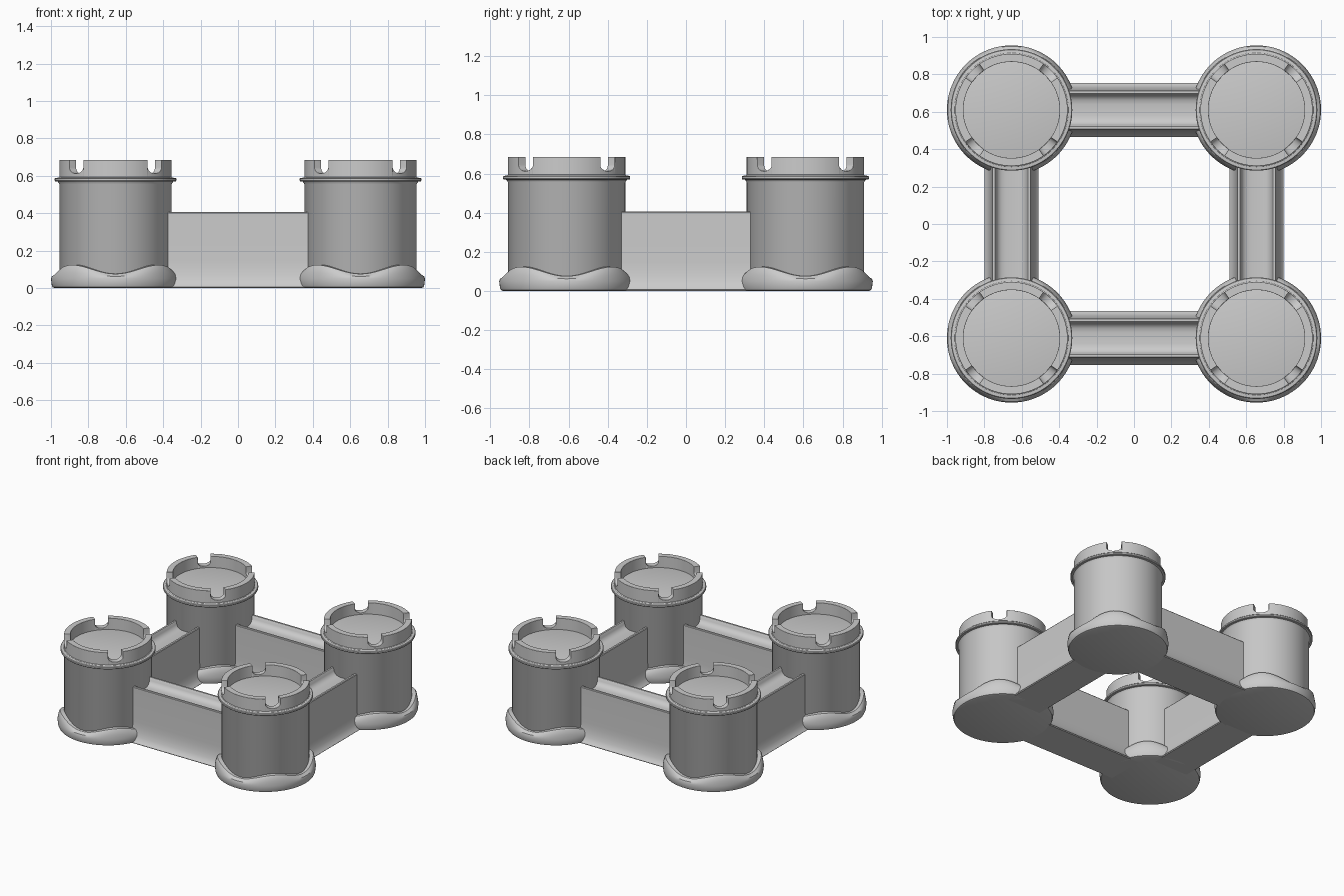
import bpy, bmesh
from math import sin, cos, pi, radians

if "Cube" in bpy.data.objects:
    bpy.data.objects.remove(bpy.data.objects["Cube"])

CX, CY = 0.655, 0.61      # tower centres
N = 96                    # segments around a tower


def make_object(name, bm, angle=35):
    bmesh.ops.remove_doubles(bm, verts=bm.verts, dist=1e-5)
    bmesh.ops.recalc_face_normals(bm, faces=bm.faces)
    me = bpy.data.meshes.new(name)
    bm.to_mesh(me)
    bm.free()
    ob = bpy.data.objects.new(name, me)
    bpy.context.collection.objects.link(ob)
    bpy.ops.object.select_all(action='DESELECT')
    ob.select_set(True)
    bpy.context.view_layer.objects.active = ob
    bpy.ops.object.shade_smooth_by_angle(angle=radians(angle))
    return ob


def bridge(bm, loops, closed_profile):
    """Skin rows of vertices arranged around a closed loop."""
    n, m = len(loops), len(loops[0])
    for i in range(n):
        a, b = loops[i], loops[(i + 1) % n]
        for j in range(m if closed_profile else m - 1):
            k = (j + 1) % m
            bm.faces.new((a[j], b[j], b[k], a[k]))


def lathe(name, profile_at):
    """Revolve a profile (which may vary with the angle) about z."""
    bm = bmesh.new()
    loops = []
    for i in range(N):
        t = 2 * pi * i / N
        loops.append([bm.verts.new((r * cos(t), r * sin(t), z)) for r, z in profile_at(t)])
    bridge(bm, loops, False)
    for j in (0, -1):                       # cap both ends
        bm.faces.new([l[j] for l in loops])
    return make_object(name, bm)


# Tower drum with a thin collar and a floor behind the battlements
def drum_profile(t):
    return [(0.29, 0.004), (0.30, 0.02), (0.30, 0.555), (0.308, 0.568), (0.322, 0.570),
            (0.325, 0.574), (0.325, 0.584), (0.321, 0.588), (0.304, 0.59),
            (0.30, 0.594), (0.28, 0.600)]


# Wavy plinth: low on the axes, high on the diagonals
def plinth_profile(t):
    w = 0.5 - 0.5 * cos(4 * t)
    top = 0.076 + 0.048 * w
    return [(0.325, 0), (0.336, 0.004), (0.341, 0.016), (0.345, 0.05),
            (0.340, 0.062 + 0.02 * w), (0.328 + 0.006 * w, top - 0.009),
            (0.318 + 0.010 * w, top - 0.001), (0.296, top)]


# Battlement ring: four merlons separated by U-shaped notches on the diagonals
def battlements():
    top, low, spring = 0.685, 0.612, 0.645
    cols = []
    for q in range(4):
        base = 90 * q
        cols += [(base - 35 + 70 * i / 20, top) for i in range(21)]
        cols += [(base + 45 - 10 * cos(pi * i / 12), spring - (spring - low) * sin(pi * i / 12))
                 for i in range(13)]
    bm = bmesh.new()
    loops = []
    for a, h in cols:
        c, s = cos(radians(a)), sin(radians(a))
        loops.append([bm.verts.new((r * c, r * s, z)) for r, z in
                      ((0.257, 0.592), (0.30, 0.592), (0.30, h), (0.257, h))])
    bridge(bm, loops, True)
    ob = make_object("battlements", bm)
    bev = ob.modifiers.new("round_edges", 'BEVEL')
    bev.width, bev.segments = 0.012, 3
    bev.limit_method, bev.angle_limit = 'ANGLE', radians(50)
    return ob


# Wall with flared foot and a rounded walkway channel between two lips
def wall(name, half_len):
    half = [(0.140, 0), (0.145, 0.006), (0.131, 0.02), (0.120, 0.045), (0.112, 0.075),
            (0.107, 0.11), (0.105, 0.15), (0.105, 0.40), (0.101, 0.405), (0.088, 0.405),
            (0.084, 0.400), (0.080, 0.383), (0.070, 0.367), (0.053, 0.357), (0.03, 0.353)]
    pts = half + [(-x, z) for x, z in reversed(half)]
    bm = bmesh.new()
    a, b = [[bm.verts.new((x, y, z)) for y, z in pts] for x in (-half_len, half_len)]
    for i in range(len(pts)):
        j = (i + 1) % len(pts)
        bm.faces.new((a[i], b[i], b[j], a[j]))
    bm.faces.new(a)
    bm.faces.new(b)
    return make_object(name, bm)


# Four corner towers sharing the same meshes
parts = [lathe("tower_drum", drum_profile), lathe("tower_plinth", plinth_profile), battlements()]
spots = [(sx * CX, sy * CY) for sx in (-1, 1) for sy in (-1, 1)]
for part in parts:
    for i, (x, y) in enumerate(spots):
        ob = part if i == 0 else part.copy()
        if i:
            bpy.context.collection.objects.link(ob)
        ob.location = (x, y, 0)

# Connecting walls
for s, label in ((-1, "front"), (1, "back")):
    wall(label + "_wall", CX - 0.22).location = (0, s * CY - 0.0, 0)
for s, label in ((-1, "left"), (1, "right")):
    ob = wall(label + "_wall", CY - 0.22)
    ob.rotation_euler[2] = pi / 2
    ob.location = (s * CX, 0, 0)
